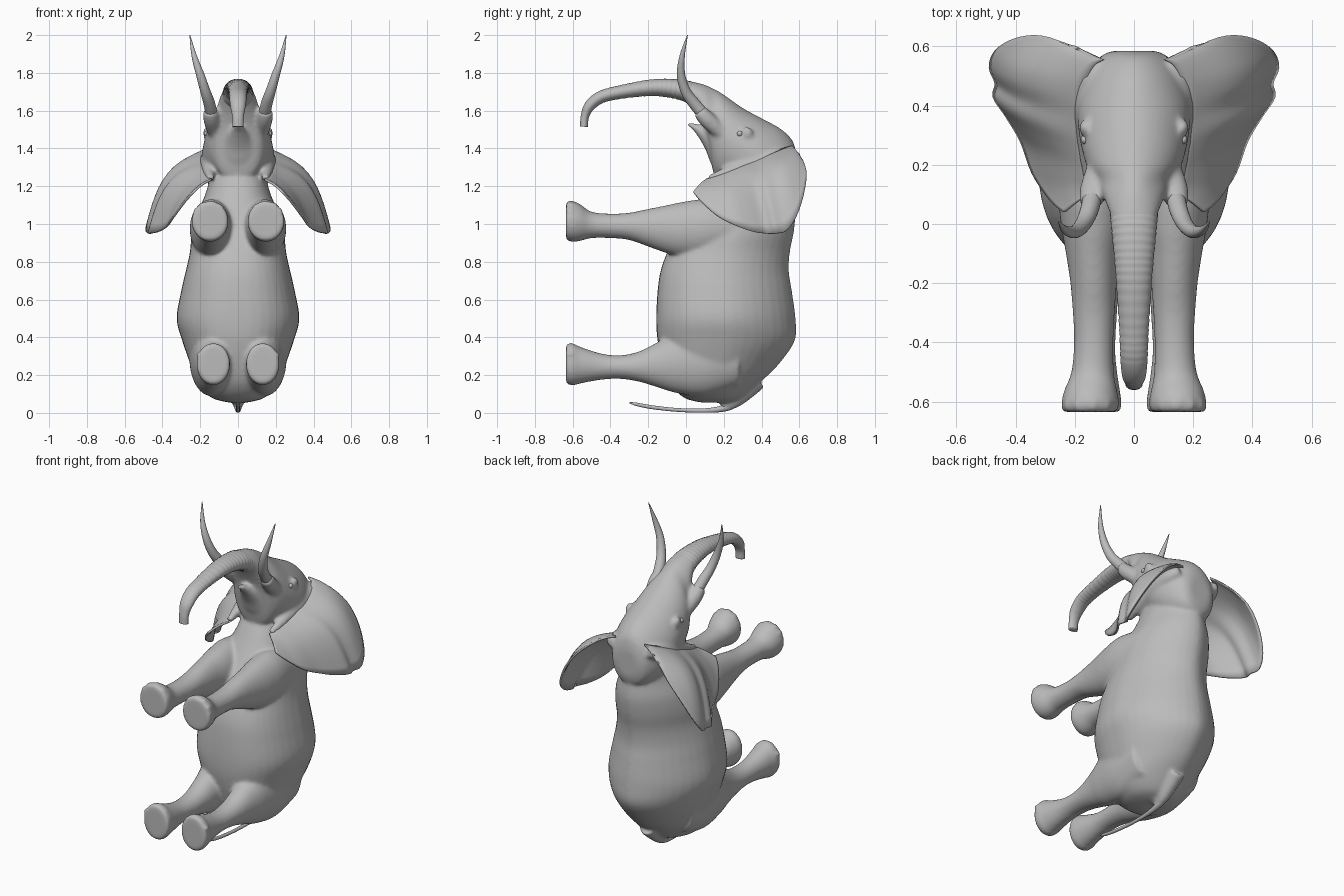
import bpy, bmesh, math
from mathutils import Vector

grey = bpy.data.materials.new("elephant grey")
grey.diffuse_color = (0.5, 0.5, 0.5, 1)


def spline(rows, steps):
    """Catmull-Rom through rows of numbers."""
    out, n = [], len(rows)
    for i in range(n - 1):
        p = [rows[max(i - 1, 0)], rows[i], rows[i + 1], rows[min(i + 2, n - 1)]]
        for s in range(steps):
            t = s / steps
            out.append([0.5 * (2 * b + (c - a) * t + (2 * a - 5 * b + 4 * c - d) * t * t
                               + (3 * b - a - 3 * c + d) * t ** 3) for a, b, c, d in zip(*p)])
    return out + [list(rows[-1])]


def loft(bm, rings):
    """Skin closed rings and cap both ends."""
    vs = [[bm.verts.new(p) for p in r] for r in rings]
    n = len(vs[0])
    for a, b in zip(vs, vs[1:]):
        for i in range(n):
            bm.faces.new((a[i], a[(i + 1) % n], b[(i + 1) % n], b[i]))
    bm.faces.new(vs[0])
    bm.faces.new(vs[-1])


def power(v, p):
    return math.copysign(abs(v) ** p, v)


def sections(bm, axis, rows, side=1, p_low=1.0, p_high=1.0, n=40, steps=5):
    """Rows (position, low, high, x0, x1) stacked along y or z."""
    rings = []
    for t, a0, a1, x0, x1 in spline(rows, steps):
        ring = []
        for k in range(n):
            w = 2 * math.pi * k / n
            p = p_high if math.sin(w) > 0 else p_low
            x = side * ((x0 + x1) / 2 + (x1 - x0) / 2 * power(math.cos(w), p))
            a = (a0 + a1) / 2 + (a1 - a0) / 2 * power(math.sin(w), p)
            ring.append((x, t, a) if axis == "y" else (x, a, t))
        rings.append(ring)
    loft(bm, rings)


def tube(bm, path, side=1, wide=1.0, ridge=0.0, n=24, steps=6):
    """Path rows (x, y, z, radius); ridge adds wrinkled rings."""
    pts = spline(path, steps)
    rings = []
    for i, (x, y, z, r) in enumerate(pts):
        t = Vector(pts[min(i + 1, len(pts) - 1)][:3]) - Vector(pts[max(i - 1, 0)][:3])
        u = t.cross(Vector((1, 0, 0))).normalized()
        v = u.cross(t).normalized()
        if -0.46 < y < 0.04 and i % 4 == 0:
            r *= 1 - ridge
        ring = []
        for k in range(n):
            w = 2 * math.pi * k / n
            q = Vector((x, y, z)) + u * r * math.sin(w) + v * r * wide * math.cos(w)
            ring.append((side * q.x, q.y, q.z))
        rings.append(ring)
    loft(bm, rings)


def ball(bm, c, size):
    made = bmesh.ops.create_uvsphere(bm, u_segments=20, v_segments=12, radius=1)["verts"]
    bmesh.ops.scale(bm, vec=size, verts=made)
    bmesh.ops.translate(bm, vec=c, verts=made)


def finish(bm, name):
    bmesh.ops.recalc_face_normals(bm, faces=bm.faces)
    me = bpy.data.meshes.new(name)
    bm.to_mesh(me)
    bm.free()
    me.materials.append(grey)
    me.shade_smooth()
    ob = bpy.data.objects.new(name, me)
    bpy.context.collection.objects.link(ob)
    return ob


# Skin: torso, head, jaw, legs and tusk sockets blended into one surface
bm = bmesh.new()
torso = [(0.055, 0.08, 0.24, .05), (0.08, -0.01, 0.30, .14), (0.15, -0.08, 0.38, .215),
         (0.25, -0.12, 0.485, .25), (0.38, -0.15, 0.575, .295), (0.5, -0.158, 0.58, .325),
         (0.65, -0.15, 0.56, .30), (0.75, -0.135, 0.545, .277), (0.85, -0.10, 0.55, .255),
         (0.95, -0.05, 0.57, .245), (1.05, 0.02, 0.58, .22), (1.14, 0.08, 0.57, .18),
         (1.22, 0.13, 0.56, .155), (1.32, 0.2, 0.5, .14)]
sections(bm, "z", [(z, a, b, -w, w) for z, a, b, w in torso], p_low=0.85, p_high=1.17)
head = [(.585, 1.2, 1.36, .07), (.565, 1.14, 1.44, .115), (.5, 1.12, 1.505, .16),
        (.4, 1.13, 1.56, .19), (.3, 1.17, 1.615, .185), (.2, 1.225, 1.685, .162),
        (.15, 1.255, 1.715, .135), (.1, 1.5, 1.737, .108), (.03, 1.645, 1.754, .08),
        (-.03, 1.668, 1.757, .064)]
sections(bm, "y", [(y, a, b, -w, w) for y, a, b, w in head], p_low=0.9, p_high=1.1)
tube(bm, [(0, .24, 1.34, .11), (0, .18, 1.41, .085), (0, .12, 1.46, .05),
          (0, .06, 1.505, .024), (0, .01, 1.53, .01)], wide=1.35)
tube(bm, [(0, .38, .17, .05), (0, .31, .1, .04), (0, .25, .05, .03), (0, .19, .024, .016)])
front_leg = [(-.635, .915, 1.115, .055, .243), (-.6, .905, 1.122, .05, .245),
             (-.56, .91, 1.105, .058, .235), (-.5, .925, 1.065, .068, .212),
             (-.4, .925, 1.055, .07, .203), (-.3, .915, 1.06, .065, .207),
             (-.2, .88, 1.08, .058, .215), (-.1, .845, 1.1, .048, .23),
             (0, .82, 1.12, .03, .247), (.12, .82, 1.13, .03, .255), (.3, .88, 1.09, .05, .235)]
rear_leg = [(-.635, .155, .365, .045, .215), (-.6, .145, .37, .042, .22),
            (-.56, .155, .35, .048, .21), (-.45, .175, .315, .062, .193),
            (-.35, .18, .305, .06, .192), (-.25, .165, .325, .053, .2),
            (-.15, .135, .375, .042, .215), (-.05, .105, .43, .03, .237),
            (.1, .09, .48, .03, .257), (.28, .14, .47, .04, .25)]
ear_root = [(.12, .555, 1.37, .03), (.145, .5, 1.355, .045), (.155, .4, 1.33, .048),
            (.155, .3, 1.3, .04), (.15, .2, 1.265, .03), (.145, .12, 1.24, .018)]
for s in (1, -1):
    sections(bm, "y", front_leg, s)
    sections(bm, "y", rear_leg, s)
    tube(bm, ear_root, s)
    tube(bm, [(.115, .23, 1.44, .03), (.125, .17, 1.5, .042), (.14, .11, 1.555, .044),
              (.147, .07, 1.6, .037)], s)
    ball(bm, (s * .165, .325, 1.48), (.02, .03, .035))      # brow
    for foot_x, foot_z, r in ((.149, 1.014, .1), (.131, .258, .09)):
        for a in (35, 65, 95, 125):                         # toes
            w = math.radians(a)
            ball(bm, (s * (foot_x + .088 * math.cos(w)), -.612, foot_z + r * math.sin(w)),
                 (.019, .022, .012))
skin = finish(bm, "skin")
rm = skin.modifiers.new("blend", "REMESH")
rm.mode = "VOXEL"
rm.voxel_size = 0.01
rm.use_smooth_shade = True
sm = skin.modifiers.new("soften", "SMOOTH")
sm.factor, sm.iterations = 0.5, 10

# Trunk with wrinkled rings
bm = bmesh.new()
tube(bm, [(0, .12, 1.63, .05), (0, .06, 1.672, .058), (0, 0, 1.704, .056), (0, -.1, 1.72, .049),
          (0, -.2, 1.72, .043), (0, -.35, 1.698, .036), (0, -.45, 1.672, .033),
          (0, -.51, 1.625, .029), (0, -.535, 1.57, .022), (0, -.54, 1.515, .021)],
     wide=1.4, ridge=.035, steps=16, n=32)
finish(bm, "trunk")

# Tail
bm = bmesh.new()
tube(bm, [(0, .3, .09, .02), (0, .25, .045, .022), (0, .18, .02, .016), (0, .08, .012, .011),
          (0, -.05, .016, .01), (0, -.18, .03, .01), (0, -.26, .045, .009), (0, -.3, .055, .003)])
finish(bm, "tail")

# Ears: rows run from the root line to the free rim, bowed forward
root = [(.1, .555, 1.41), (.13, .54, 1.405), (.15, .51, 1.395), (.165, .47, 1.38),
        (.17, .42, 1.36), (.17, .36, 1.335), (.17, .3, 1.31), (.165, .25, 1.29),
        (.16, .2, 1.27), (.155, .15, 1.25), (.15, .125, 1.24), (.14, .11, 1.235)]
rim = [(.2, .597, 1.375), (.31, .635, 1.28), (.40, .625, 1.165), (.465, .585, 1.04),
       (.485, .53, .965), (.465, .475, .95), (.472, .43, .95), (.43, .365, .957),
       (.38, .28, .985), (.34, .17, 1.04), (.28, .08, 1.12), (.235, .04, 1.17)]
for s, label in ((1, "left"), (-1, "right")):
    bm = bmesh.new()
    grid = []
    for a, b in zip(spline(root, 4), spline(rim, 4)):
        a, b = Vector(a), Vector(b)
        bow = Vector((.45, 0, .8)) * (b - a).length ** 2 * .4
        row = [a.lerp(b, k / 12) + bow * math.sin(math.pi * k / 12) for k in range(13)]
        grid.append([bm.verts.new((s * p.x, p.y, p.z)) for p in row])
    for r, q in zip(grid, grid[1:]):
        for k in range(12):
            bm.faces.new((r[k], r[k + 1], q[k + 1], q[k]))
    ear = finish(bm, label + "_ear")
    so = ear.modifiers.new("thickness", "SOLIDIFY")
    so.thickness, so.offset = 0.012, 0

    # Tusk
    bm = bmesh.new()
    tube(bm, [(.135, .12, 1.55, .032), (.15, .05, 1.63, .031), (.172, 0, 1.7, .027),
              (.2, -.026, 1.79, .022), (.232, -.02, 1.89, .014), (.255, .008, 2.0, .002)], s)
    finish(bm, label + "_tusk")

    # Eye
    bm = bmesh.new()
    ball(bm, (s * .166, .285, 1.478), (.014, .015, .015))
    finish(bm, label + "_eye")
